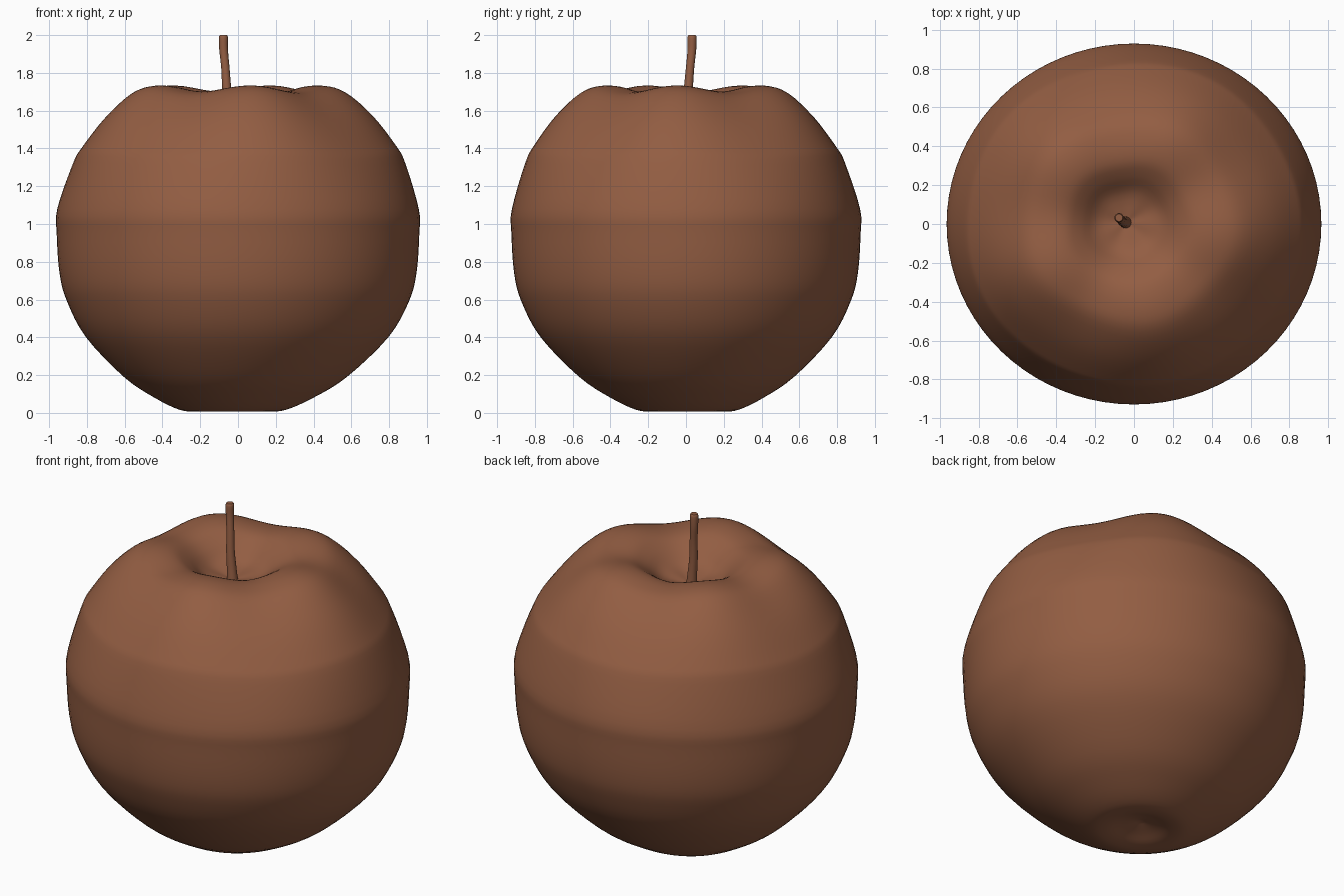
import bpy, bmesh
from math import sin, cos, pi, radians
from mathutils import Vector

cube = bpy.data.objects.get("Cube")
if cube:
    bpy.data.objects.remove(cube, do_unlink=True)

brown = bpy.data.materials.new("warm brown")
brown.use_nodes = True
colour = (0.29, 0.11, 0.055, 1)
brown.diffuse_color = colour
brown.node_tree.nodes["Principled BSDF"].inputs["Base Color"].default_value = colour


def smooth_path(points, steps):
    """Catmull-Rom curve through the points."""
    pts = [Vector(p) for p in points]
    pts = [2 * pts[0] - pts[1]] + pts + [2 * pts[-1] - pts[-2]]
    path = []
    for a, b, c, d in zip(pts, pts[1:], pts[2:], pts[3:]):
        for i in range(steps):
            t = i / steps
            path.append(0.5 * (2 * b + (c - a) * t + (2 * a - 5 * b + 4 * c - d) * t ** 2
                               + (3 * b - a - 3 * c + d) * t ** 3))
    return path + [pts[-2]]


def bridge(bm, lower, upper):
    n = len(lower)
    for i in range(n):
        j = (i + 1) % n
        bm.faces.new((lower[i], lower[j], upper[j], upper[i]))


def fan(bm, ring, tip, flip):
    for i in range(len(ring)):
        pair = (ring[i], ring[(i + 1) % len(ring)])
        bm.faces.new((tip, *(pair[::-1] if flip else pair)))


def finish(bm, name, angle):
    bmesh.ops.recalc_face_normals(bm, faces=bm.faces)
    mesh = bpy.data.meshes.new(name)
    bm.to_mesh(mesh)
    bm.free()
    mesh.materials.append(brown)
    obj = bpy.data.objects.new(name, mesh)
    bpy.context.collection.objects.link(obj)
    bpy.ops.object.select_all(action='DESELECT')
    obj.select_set(True)
    bpy.context.view_layer.objects.active = obj
    bpy.ops.object.shade_smooth_by_angle(angle=radians(angle))
    return obj


# Fruit body: turned profile (radius, height) from base pit to stem pit
profile = [(0, 0.06), (0.1, 0.035), (0.19, 0.01), (0.28, 0.016), (0.42, 0.08),
           (0.59, 0.19), (0.80, 0.40), (0.905, 0.59), (0.945, 0.74), (0.96, 0.95),
           (0.957, 1.08), (0.88, 1.32), (0.83, 1.41), (0.71, 1.56), (0.57, 1.68),
           (0.46, 1.715), (0.34, 1.708), (0.25, 1.66), (0.15, 1.585), (0, 1.55)]


def body_point(r, z, angle):
    # five soft lobes around the shoulder
    lobe = cos(5 * (angle - radians(65)))
    weight = max(0, min(1, (z - 1.1) / 0.55)) * min(1, r / 0.45)
    r += 0.015 * lobe * weight
    shift = max(0, 1 - r / 0.9)
    return (r * cos(angle) - 0.04 * shift,
            r * sin(angle) * 0.963 + 0.01 * shift,
            z + 0.017 * lobe * weight)


bm = bmesh.new()
path = smooth_path(profile, 4)
sides = 80
rings = [[bm.verts.new(body_point(p.x, p.y, 2 * pi * k / sides)) for k in range(sides)]
         for p in path[1:-1]]
for low, high in zip(rings, rings[1:]):
    bridge(bm, low, high)
fan(bm, rings[0], bm.verts.new(body_point(0, path[0].y, 0)), True)
fan(bm, rings[-1], bm.verts.new(body_point(0, path[-1].y, 0)), False)
finish(bm, "fruit_body", 60)

# Stem: slightly bent tapered tube (x, y, z, radius)
stem = [(-0.042, 0.008, 1.53, 0.032), (-0.05, 0.01, 1.62, 0.027), (-0.06, 0.013, 1.72, 0.024),
        (-0.067, 0.022, 1.83, 0.022), (-0.076, 0.031, 1.92, 0.023), (-0.077, 0.032, 1.985, 0.024),
        (-0.077, 0.032, 2.0, 0.019)]
bm = bmesh.new()
rings = [[bm.verts.new((x + r * cos(2 * pi * k / 16), y + r * sin(2 * pi * k / 16), z))
          for k in range(16)] for x, y, z, r in smooth_path(stem, 3)]
for low, high in zip(rings, rings[1:]):
    bridge(bm, low, high)
bm.faces.new(rings[0][::-1])
bm.faces.new(rings[-1])
finish(bm, "stem", 40)
